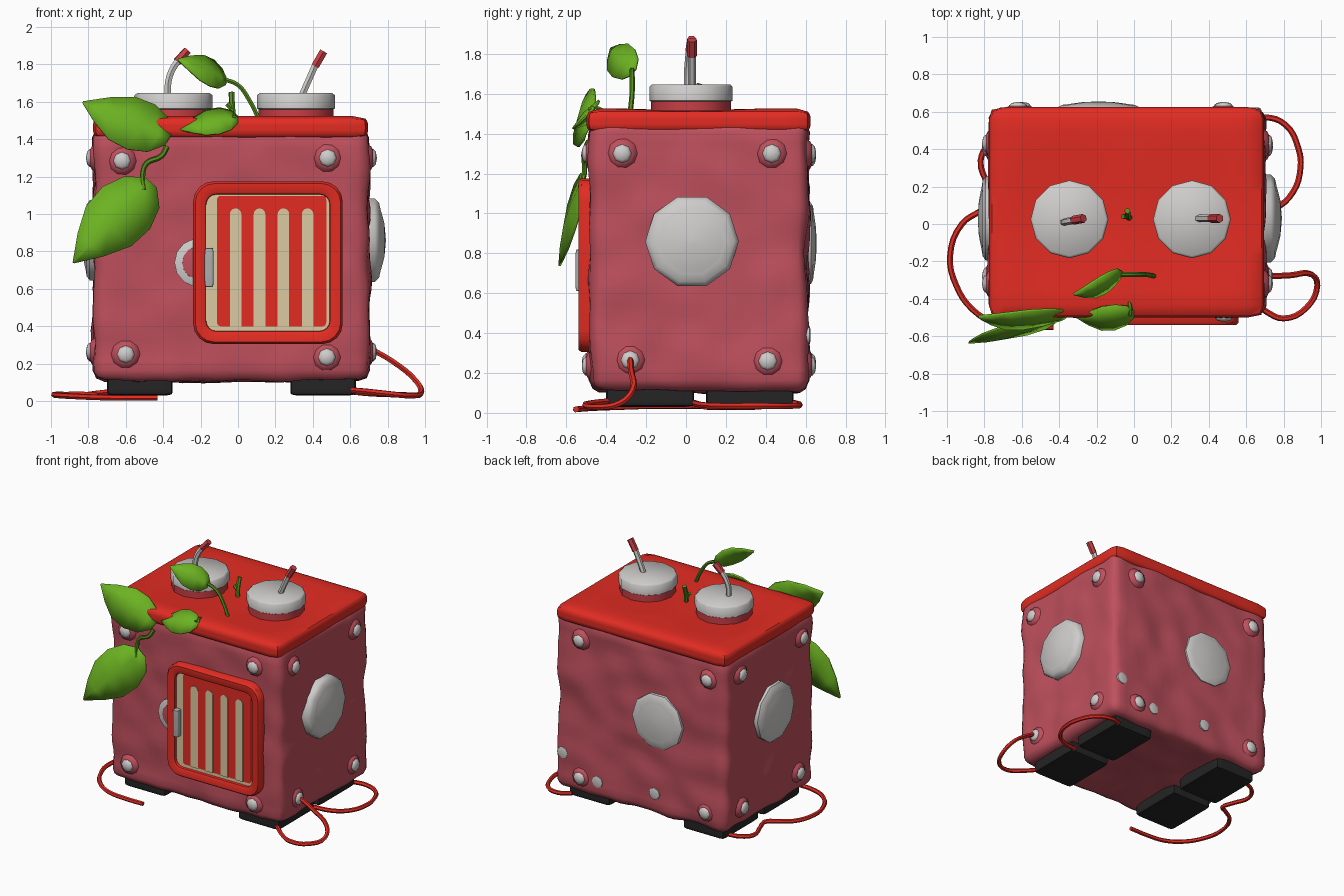
import bpy, bmesh, math
from mathutils import Vector, noise

if "Cube" in bpy.data.objects:
    bpy.data.objects.remove(bpy.data.objects["Cube"])

def mat(name, r, g, b):
    m = bpy.data.materials.new(name)
    m.diffuse_color = (r, g, b, 1)
    m.use_nodes = True
    m.node_tree.nodes["Principled BSDF"].inputs["Base Color"].default_value = m.diffuse_color
    return m

PINK = mat("dusty pink", 0.52, 0.08, 0.11)
RED = mat("bright red", 0.76, 0.025, 0.016)
ROSE = mat("rose red", 0.58, 0.05, 0.06)
WHITE = mat("off white", 0.62, 0.61, 0.60)
CREAM = mat("cream", 0.72, 0.60, 0.36)
BLACK = mat("rubber black", 0.018, 0.018, 0.018)
GREEN = mat("leaf green", 0.15, 0.45, 0.016)
STEM = mat("stem green", 0.09, 0.27, 0.012)
GREY = mat("handle grey", 0.42, 0.42, 0.42)

def finish(name, bm, material, angle=40):
    bmesh.ops.recalc_face_normals(bm, faces=bm.faces)
    me = bpy.data.meshes.new(name)
    bm.to_mesh(me)
    bm.free()
    ob = bpy.data.objects.new(name, me)
    bpy.context.collection.objects.link(ob)
    me.materials.append(material)
    bpy.ops.object.select_all(action='DESELECT')
    ob.select_set(True)
    bpy.context.view_layer.objects.active = ob
    bpy.ops.object.shade_smooth_by_angle(angle=math.radians(angle))
    return ob

def round_box(name, lo, hi, r, cuts, material, bump=0, dip=None):
    lo, hi = Vector(lo), Vector(hi)
    half, mid = (hi - lo) / 2, (hi + lo) / 2
    bm = bmesh.new()
    bmesh.ops.create_cube(bm, size=2)
    bmesh.ops.subdivide_edges(bm, edges=bm.edges, cuts=cuts, use_grid_fill=True)
    for v in bm.verts:
        # pull the grid rows next to the borders into the rounded edge
        p = Vector([math.copysign(min(1, abs(c)), c) * h for c, h in zip(v.co, half)])
        q = Vector([max(-h + r, min(h - r, c)) for c, h in zip(p, half)])
        n = (p - q).normalized()
        v.co = mid + q + n * r
        if bump:
            v.co += n * bump * noise.noise(v.co * 5.5)
        if dip and n.z > 0.9:
            v.co.z -= dip(v.co)
    return finish(name, bm, material, 60 if bump else 40)

def lathe(name, profile, loc, axis, segs, material, angle=50):
    rot = Vector(axis).to_track_quat('Z', 'Y')
    bm = bmesh.new()
    rings = []
    for r, h in profile:
        rings.append([bm.verts.new(Vector(loc) + rot @ Vector(
            (r * math.cos(a * math.tau / segs), r * math.sin(a * math.tau / segs), h)))
            for a in range(segs)])
    for a, b in zip(rings, rings[1:]):
        for i in range(segs):
            j = (i + 1) % segs
            bm.faces.new((a[i], a[j], b[j], b[i]))
    bm.faces.new(rings[0])
    bm.faces.new(rings[-1])
    return finish(name, bm, material, angle)

def tube(name, pts, r, material):
    cu = bpy.data.curves.new(name, 'CURVE')
    cu.dimensions = '3D'
    cu.bevel_depth, cu.bevel_resolution, cu.resolution_u = r, 1, 4
    cu.use_fill_caps = True
    sp = cu.splines.new('BEZIER')
    sp.bezier_points.add(len(pts) - 1)
    for bp, p in zip(sp.bezier_points, pts):
        bp.co = p
        bp.handle_left_type = bp.handle_right_type = 'AUTO'
    cu.materials.append(material)
    ob = bpy.data.objects.new(name, cu)
    bpy.context.collection.objects.link(ob)
    bpy.ops.object.select_all(action='DESELECT')
    ob.select_set(True)
    bpy.context.view_layer.objects.active = ob
    bpy.ops.object.convert(target='MESH')
    bpy.ops.object.shade_smooth_by_angle(angle=math.radians(50))

def rounded_rect(x0, x1, z0, z1, r, n=4):
    out = []
    for k, (cx, cz) in enumerate([(x1 - r, z1 - r), (x0 + r, z1 - r), (x0 + r, z0 + r), (x1 - r, z0 + r)]):
        for i in range(n + 1):
            a = (k + i / n) * math.pi / 2
            out.append((cx + r * math.cos(a), cz + r * math.sin(a)))
    return out

def plate(name, outline, y0, y1, material):
    bm = bmesh.new()
    f = bm.faces.new([bm.verts.new((x, y0, z)) for x, z in outline])
    ext = bmesh.ops.extrude_face_region(bm, geom=[f])
    for v in ext["geom"]:
        if isinstance(v, bmesh.types.BMVert):
            v.co.y = y1
    return finish(name, bm, material, 30)

def leaf(name, base, tip, side, w, bend=0.03):
    base, tip, side = Vector(base), Vector(tip), Vector(side).normalized()
    normal = (tip - base).cross(side).normalized()
    if normal.y > 0:
        normal.negate()
    bm = bmesh.new()
    rows = []
    for t, k in [(0, .25), (.12, .75), (.32, 1), (.55, .95), (.78, .55), (1, .03)]:
        c = base.lerp(tip, t) + normal * bend * math.sin(math.pi * t)
        rows.append([bm.verts.new(c + side * w * k * s - normal * 0.12 * w * k * abs(s)) for s in (-1, 0, 1)])
    for a, b in zip(rows, rows[1:]):
        for i in range(2):
            bm.faces.new((a[i], a[i + 1], b[i + 1], b[i]))
    ob = finish(name, bm, GREEN, 60)
    ob.modifiers.new("thickness", 'SOLIDIFY').thickness = 0.012

# lumpy body and sagging lid
round_box("body", (-0.77, -0.48, 0.11), (0.70, 0.61, 1.46), 0.06, 24, PINK, bump=0.022)
def sag(p):
    d = min(math.hypot(p.x - c, p.y - 0.02) for c in (-0.345, 0.31))
    return 0.03 * max(0, 1 - d / 0.45)
round_box("lid", (-0.775, -0.50, 1.40), (0.695, 0.625, 1.525), 0.05, 16, RED, dip=sag)

# feet
for x in (-0.70, 0.28):
    for y in (-0.40, 0.10):
        round_box("foot", (x, y, 0.03), (x + 0.35, y + 0.44, 0.15), 0.02, 9, BLACK)

# cups with straws on the lid
for x in (-0.345, 0.31):
    lathe("cup_base", [(0.2, 1.46), (0.2, 1.575)], (x, 0.025, 0), (0, 0, 1), 12, ROSE)
    lathe("cup_lid", [(0.2, 1.56), (0.208, 1.565), (0.208, 1.635), (0.195, 1.647)],
          (x, 0.025, 0), (0, 0, 1), 12, WHITE)
tube("left_straw", [(-0.375, 0.01, 1.63), (-0.372, 0.01, 1.71), (-0.35, 0.015, 1.775), (-0.32, 0.02, 1.82)], 0.02, WHITE)
tube("left_straw_tip", [(-0.325, 0.02, 1.815), (-0.27, 0.03, 1.875)], 0.024, ROSE)
tube("right_straw", [(0.34, 0.03, 1.63), (0.375, 0.03, 1.71), (0.415, 0.03, 1.80)], 0.02, WHITE)
tube("right_straw_tip", [(0.412, 0.03, 1.79), (0.458, 0.03, 1.87)], 0.024, ROSE)

# round portholes on the sides and back
def porthole(name, loc, axis, r, h):
    lathe(name, [(r, -0.04), (r, h * .35), (r * .9, h * .6), (r * .72, h * .7), (r * .66, h * .75),
                 (r * .4, h * .92), (r * .05, h)], loc, axis, 10, WHITE)
porthole("right_porthole", (0.70, 0.03, 0.86), (1, 0, 0), 0.235, 0.09)
porthole("left_porthole", (-0.77, 0.03, 0.86), (-1, 0, 0), 0.225, 0.065)
porthole("back_porthole", (-0.19, 0.61, 0.85), (0, 1, 0), 0.215, 0.045)
# half-hidden disc beside the door
lathe("front_disc", [(0.13, -0.03), (0.13, 0.015), (0.115, 0.022)], (-0.21, -0.48, 0.74), (0, -1, 0), 14, WHITE)
lathe("front_disc_centre", [(0.09, 0), (0.088, 0.025), (0.05, 0.03)], (-0.21, -0.48, 0.74), (0, -1, 0), 14, PINK)

# corner rivets on pink mounds
def rivet(loc, axis):
    lathe("rivet_mound", [(0.085, -0.02), (0.065, 0.012), (0.045, 0.022)], loc, axis, 10, PINK)
    lathe("rivet", [(0.047, 0), (0.047, 0.025), (0.033, 0.037), (0.008, 0.042)], loc, axis, 8, WHITE)
for a, z in [(-0.62, 1.285), (0.48, 1.30), (-0.60, 0.25), (0.475, 0.235)]:
    rivet((a, -0.48, z), (0, -1, 0))
    rivet((a, 0.61, z), (0, 1, 0))
for a, z in [(-0.32, 1.30), (0.43, 1.30), (-0.28, 0.265), (0.41, 0.26)]:
    rivet((0.70, a, z), (1, 0, 0))
    rivet((-0.77, a, z), (-1, 0, 0))
for x, z in [(0.63, 0.39), (0.33, 0.24), (-0.16, 0.28)]:
    lathe("back_spot", [(0.045, -0.03), (0.045, 0.01), (0.03, 0.014)], (x, 0.61, z), (0, 1, 0), 8, WHITE)

# door frame: lofted rounded rectangles
bm = bmesh.new()
loops = []
for d, y in [(0, -0.45), (0, -0.525), (0.012, -0.54), (0.056, -0.54), (0.068, -0.532), (0.072, -0.49)]:
    rr = rounded_rect(-0.24 + d, 0.56 - d, 0.305 + d, 1.175 - d, 0.11 - d * 0.8)
    loops.append([bm.verts.new((x, y, z)) for x, z in rr])
for a, b in zip(loops, loops[1:]):
    for i in range(len(a)):
        j = (i + 1) % len(a)
        bm.faces.new((a[i], a[j], b[j], b[i]))
finish("door_frame", bm, RED)

# striped door panel and handle
plate("door_panel", rounded_rect(-0.18, 0.50, 0.37, 1.11, 0.05), -0.47, -0.511, CREAM)
plate("door_red_panel", rounded_rect(-0.112, 0.472, 0.40, 1.098, 0.02), -0.508, -0.515, RED)
for x in (-0.013, 0.115, 0.243, 0.372):
    arch = [(x + 0.031 * math.cos(i * math.pi / 6), 1.0 + 0.031 * math.sin(i * math.pi / 6)) for i in range(7)]
    plate("door_stripe", arch + [(x - 0.031, 0.398), (x + 0.031, 0.398)], -0.512, -0.519, CREAM)
round_box("door_handle", (-0.178, -0.555, 0.61), (-0.13, -0.50, 0.82), 0.012, 5, GREY)

# cables lying on the ground
tube("front_right_cable", [(0.71, -0.28, 0.28), (0.83, -0.275, 0.21), (0.95, -0.27, 0.11), (0.98, -0.33, 0.05),
     (0.92, -0.45, 0.03), (0.80, -0.505, 0.04), (0.71, -0.47, 0.05), (0.60, -0.38, 0.06)], 0.016, RED)
tube("back_right_cable", [(0.60, 0.54, 0.05), (0.70, 0.57, 0.04), (0.81, 0.53, 0.035), (0.88, 0.40, 0.035),
     (0.89, 0.30, 0.035), (0.85, 0.17, 0.035), (0.75, 0.08, 0.04), (0.60, 0.04, 0.05)], 0.016, RED)
tube("left_cable", [(-0.68, 0.47, 0.05), (-0.77, 0.43, 0.04), (-0.82, 0.34, 0.03), (-0.78, 0.20, 0.03), (-0.76, 0.11, 0.03),
     (-0.82, 0.07, 0.035), (-0.92, 0.0, 0.035), (-0.983, -0.17, 0.035), (-0.95, -0.33, 0.03), (-0.86, -0.46, 0.025),
     (-0.74, -0.53, 0.02), (-0.58, -0.55, 0.018), (-0.43, -0.55, 0.018)], 0.016, RED)

# vine leaves and stems
leaf("upper_left_leaf", (-0.37, -0.51, 1.40), (-0.83, -0.50, 1.60), (0.5, 0.35, 0.8), 0.15)
leaf("lower_left_leaf", (-0.465, -0.52, 1.17), (-0.88, -0.64, 0.74), (0.75, 0, -0.66), 0.17)
leaf("lid_front_leaf", (0.0, -0.49, 1.51), (-0.31, -0.50, 1.455), (0, 0.75, 0.8), 0.095)
leaf("raised_leaf", (-0.06, -0.27, 1.71), (-0.32, -0.38, 1.83), (0.1, 0.6, 0.75), 0.09)
tube("raised_stem", [(-0.07, -0.27, 1.72), (0.0, -0.27, 1.69), (0.06, -0.27, 1.61), (0.115, -0.28, 1.50)], 0.013, STEM)
tube("hanging_stem", [(-0.38, -0.49, 1.36), (-0.41, -0.51, 1.31), (-0.49, -0.51, 1.27), (-0.51, -0.51, 1.20),
     (-0.50, -0.53, 1.13)], 0.014, STEM)
tube("lid_front_stem", [(-0.02, -0.49, 1.52), (-0.02, -0.45, 1.53), (-0.03, -0.40, 1.50)], 0.011, STEM)
tube("small_sprout", [(-0.02, 0.03, 1.48), (-0.03, 0.04, 1.56), (-0.035, 0.07, 1.65)], 0.016, STEM)
tube("small_sprout_twig", [(-0.03, 0.04, 1.56), (-0.06, 0.04, 1.59)], 0.014, STEM)
